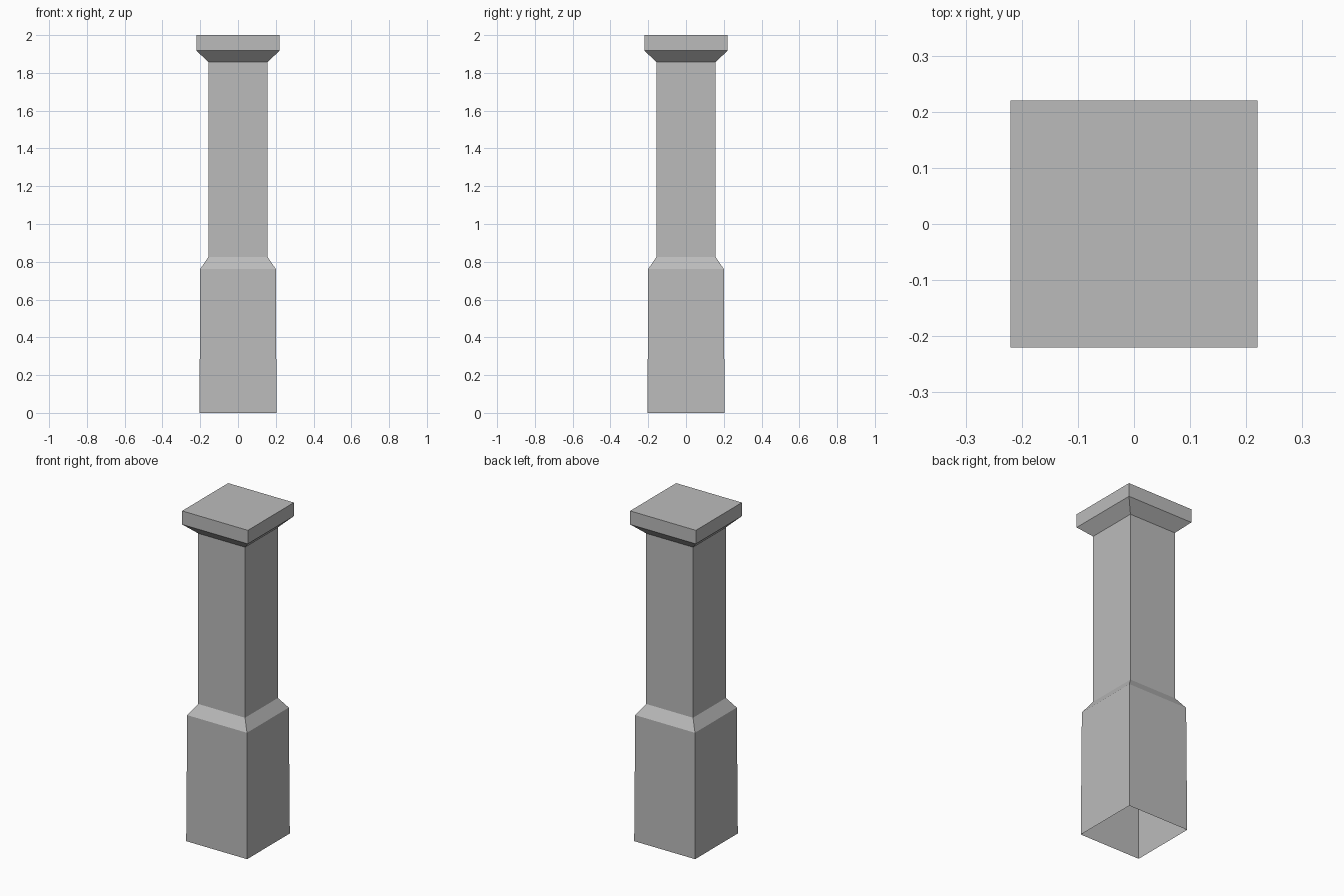
import bpy
import bmesh

cube = bpy.data.objects.get("Cube")
if cube:
    bpy.data.objects.remove(cube, do_unlink=True)

stone = bpy.data.materials.new("grey stone")
stone.use_nodes = True
colour = (0.5, 0.5, 0.5, 1)
stone.diffuse_color = colour
stone.node_tree.nodes["Principled BSDF"].inputs["Base Color"].default_value = colour


def square_shell(name, profile, close_top=False):
    """Join square rings given as (half width, height), from bottom to top."""
    bm = bmesh.new()
    rings = []
    for half, z in profile:
        corners = [(-half, -half), (half, -half), (half, half), (-half, half)]
        rings.append([bm.verts.new((x, y, z)) for x, y in corners])
    for low, high in zip(rings, rings[1:]):
        for i in range(4):
            j = (i + 1) % 4
            bm.faces.new((low[i], low[j], high[j], high[i]))
    if close_top:
        bm.faces.new(rings[-1])
    mesh = bpy.data.meshes.new(name)
    bm.to_mesh(mesh)
    bm.free()
    mesh.materials.append(stone)
    obj = bpy.data.objects.new(name, mesh)
    bpy.context.collection.objects.link(obj)
    return obj


SHAFT = 0.157
SHAFT_BOTTOM, SHAFT_TOP = 0.825, 1.857

# Hollow pedestal, open underneath, with a sloped shoulder
square_shell("pedestal", [(0.204, 0), (0.2, 0.762), (SHAFT, SHAFT_BOTTOM)])

# Plain square shaft
square_shell("shaft", [(SHAFT, SHAFT_BOTTOM), (SHAFT, SHAFT_TOP)])

# Flared capital with a flat slab top
square_shell("capital", [(SHAFT, SHAFT_TOP), (0.22, 1.918), (0.22, 2)], close_top=True)
